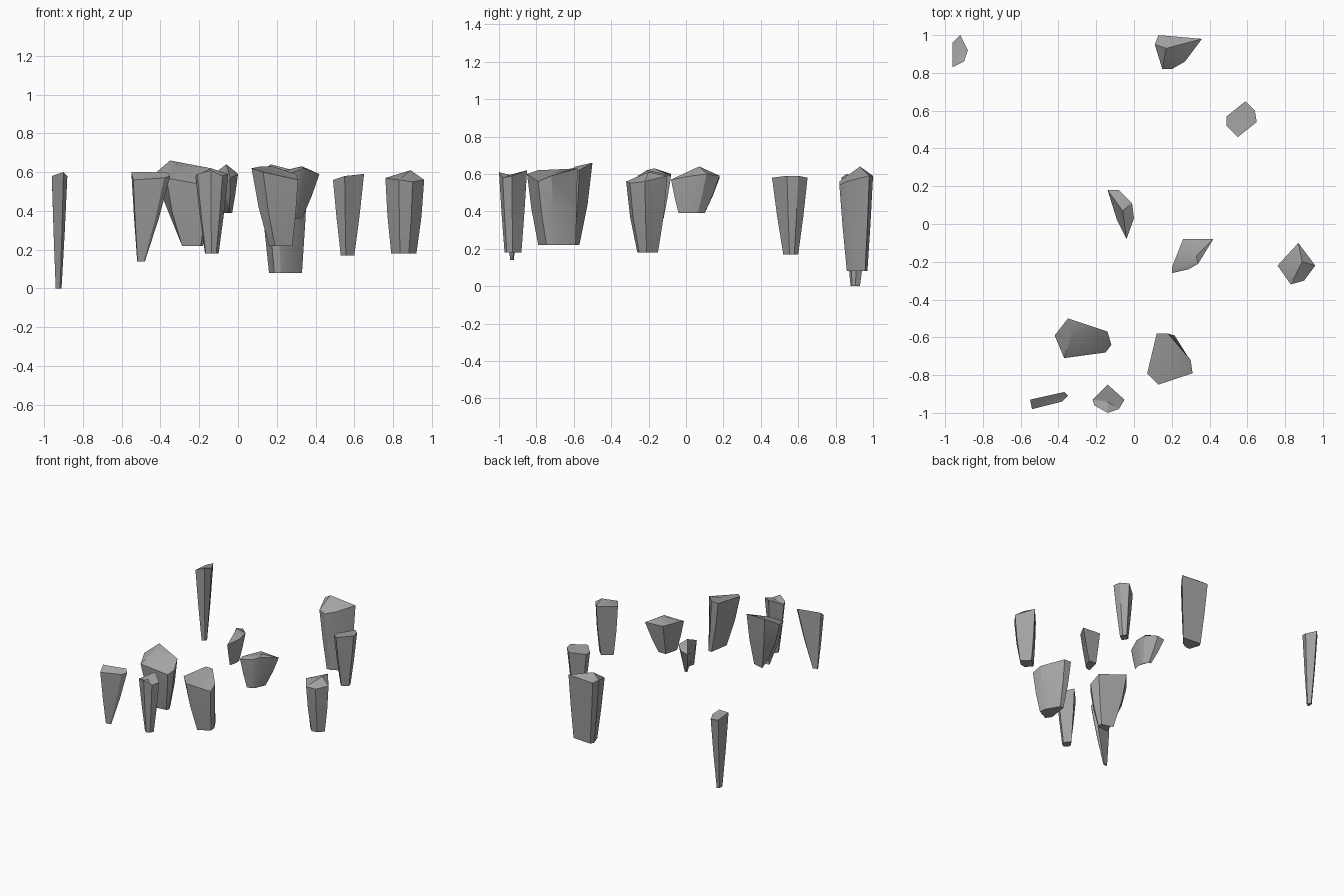
import bpy
import bmesh
from mathutils import Vector

default_cube = bpy.data.objects.get("Cube")
if default_cube:
    bpy.data.objects.remove(default_cube, do_unlink=True)

# One plain stone colour
stone = bpy.data.materials.new("grey_stone")
stone.use_nodes = True
stone_colour = (0.36, 0.36, 0.36, 1)
stone.diffuse_color = stone_colour
shader = next(n for n in stone.node_tree.nodes if n.type == "BSDF_PRINCIPLED")
shader.inputs["Base Color"].default_value = stone_colour
shader.inputs["Roughness"].default_value = 0.9


def foot_point(point, outline, foot_x, foot_y, foot_z):
    """Squeeze a rim point into the rectangle of the shard's foot."""
    squeezed = []
    for axis, (low, high) in enumerate((foot_x, foot_y)):
        values = [p[axis] for p in outline]
        share = (point[axis] - min(values)) / (max(values) - min(values))
        squeezed.append(low + share * (high - low))
    return Vector((*squeezed, foot_z))


def make_shard(name, rim, foot_x, foot_y, foot_z, crown=None, bulge=0.55, chipped=None):
    """Tapered rock: broken foot, slightly swollen middle, uneven rim and crown."""
    bm = bmesh.new()
    top = [Vector(p) for p in rim]
    foot = [foot_point(p, rim, foot_x, foot_y, foot_z) for p in rim]
    if chipped is not None:
        foot[chipped].z += 0.07
    middle = []
    for low, high in zip(foot, top):
        point = low.lerp(high, bulge)
        point.z = (low.z + high.z) / 2
        middle.append(point)

    rings = [[bm.verts.new(p) for p in ring] for ring in (foot, middle, top)]
    count = len(rim)
    for lower, upper in zip(rings, rings[1:]):
        for i in range(count):
            j = (i + 1) % count
            bm.faces.new((lower[i], lower[j], upper[j], upper[i]))
    bm.faces.new(rings[0])

    centre = Vector(crown) if crown else sum(top, Vector()) / count
    tip = bm.verts.new(centre)
    for i in range(count):
        bm.faces.new((rings[-1][i], rings[-1][(i + 1) % count], tip))

    bmesh.ops.recalc_face_normals(bm, faces=bm.faces)
    mesh = bpy.data.meshes.new(name)
    bm.to_mesh(mesh)
    bm.free()
    mesh.materials.append(stone)
    shard = bpy.data.objects.new(name, mesh)
    bpy.context.collection.objects.link(shard)
    bpy.ops.object.select_all(action="DESELECT")
    shard.select_set(True)
    bpy.context.view_layer.objects.active = shard
    bpy.ops.object.shade_smooth_by_angle(angle=0.5)
    return shard


# Back row
make_shard("slim_back_shard",
           [(-.92, 1, .58), (-.88, .92, .58), (-.9, .86, .6), (-.96, .83, .58), (-.96, .96, .57)],
           foot_x=(-.94, -.91), foot_y=(.88, .93), foot_z=0)
make_shard("large_back_shard",
           [(.13, 1, .59), (.36, .98, .59), (.27, .86, .56), (.2, .82, .54), (.15, .82, .56), (.11, .95, .6)],
           foot_x=(.16, .33), foot_y=(.86, .97), foot_z=.08, crown=(.17, .93, .64))
make_shard("left_back_shard",
           [(.59, .65, .58), (.64, .6, .59), (.65, .54, .59), (.55, .46, .58), (.49, .52, .56), (.49, .57, .56)],
           foot_x=(.53, .6), foot_y=(.52, .6), foot_z=.17)

# Middle group
make_shard("short_centre_shard",
           [(-.14, .18, .58), (-.08, .18, .59), (-.01, .11, .6), (0, .03, .59), (-.04, -.08, .57), (-.09, .02, .53)],
           foot_x=(-.08, -.03), foot_y=(-.04, .1), foot_z=.39, crown=(-.06, .07, .64), chipped=5)
make_shard("wedge_centre_shard",
           [(.26, -.08, .6), (.42, -.08, .59), (.34, -.21, .62), (.29, -.24, .6), (.2, -.26, .59), (.2, -.23, .6)],
           foot_x=(.24, .33), foot_y=(-.23, -.12), foot_z=.36, crown=(.33, -.17, .63))
make_shard("left_side_shard",
           [(.87, -.1, .59), (.96, -.22, .56), (.9, -.3, .55), (.83, -.32, .56), (.76, -.22, .57)],
           foot_x=(.79, .92), foot_y=(-.26, -.15), foot_z=.18, crown=(.89, -.2, .61), bulge=.65)

# Front group
make_shard("broad_front_shard",
           [(-.35, -.5, .66), (-.14, -.57, .62), (-.12, -.64, .56), (-.15, -.68, .53), (-.37, -.71, .57), (-.42, -.59, .6)],
           foot_x=(-.31, -.18), foot_y=(-.65, -.57), foot_z=.22, crown=(-.33, -.59, .64), bulge=.63, chipped=5)
make_shard("heavy_front_shard",
           [(.12, -.58, .63), (.18, -.58, .63), (.3, -.72, .59), (.31, -.79, .56), (.13, -.85, .6), (.07, -.79, .62)],
           foot_x=(.16, .28), foot_y=(-.79, -.59), foot_z=.22, bulge=.6)
make_shard("thin_front_shard",
           [(-.55, -.93, .6), (-.37, -.89, .6), (-.35, -.91, .58), (-.38, -.94, .57), (-.54, -.98, .56)],
           foot_x=(-.52, -.48), foot_y=(-.94, -.92), foot_z=.14)
make_shard("small_front_shard",
           [(-.14, -.85, .62), (-.05, -.93, .59), (-.08, -.98, .58), (-.14, -1, .61), (-.21, -.96, .59), (-.22, -.93, .58)],
           foot_x=(-.17, -.1), foot_y=(-.97, -.88), foot_z=.18)
